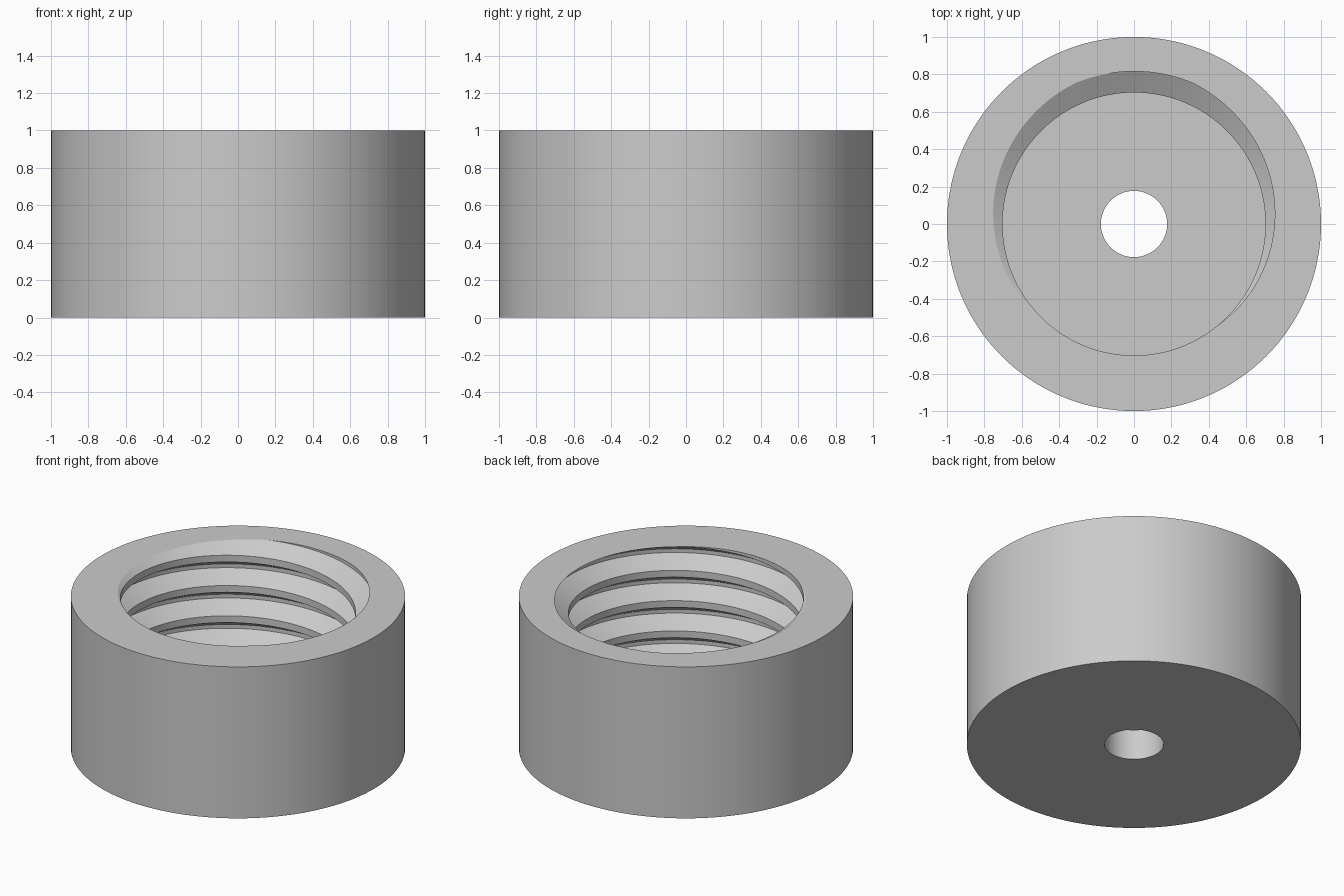
import bpy, bmesh, math

cube = bpy.data.objects.get("Cube")
if cube:
    bpy.data.objects.remove(cube, do_unlink=True)

SEGMENTS = 144
HEIGHT, FLOOR = 1.0, 0.2
OUTER, BORE, MINOR, MAJOR = 1.0, 0.177, 0.703, 0.816
PITCH = 0.2
ROOT_HALF = PITCH / 16                                   # flat at the groove bottom
GROOVE_HALF = ROOT_HALF + (MAJOR - MINOR) / math.sqrt(3)  # sixty degree thread


def thread_radius(z, groove_z):
    """Radius of the threaded wall at height z, for a groove centred at groove_z."""
    d = abs((z - groove_z + PITCH / 2) % PITCH - PITCH / 2)
    t = (GROOVE_HALF - d) / (GROOVE_HALF - ROOT_HALF)
    return MINOR + (MAJOR - MINOR) * min(1, max(0, t))


def section(angle):
    """Closed radial section: bore, threaded wall, outer wall."""
    groove_z = HEIGHT + PITCH * (angle / math.tau - 0.25)
    points = [(BORE, 0), (BORE, FLOOR)]
    for turn in range(-6, 3):
        for offset in (-GROOVE_HALF, -ROOT_HALF, ROOT_HALF, GROOVE_HALF):
            z = min(HEIGHT, max(FLOOR, groove_z + turn * PITCH + offset))
            points.append((thread_radius(z, groove_z), z))
    return points + [(OUTER, HEIGHT), (OUTER, 0)]


# Sweep the section around the axis; the thread climbs one pitch per turn
bm = bmesh.new()
columns = []
for i in range(SEGMENTS + 1):
    a = math.tau * i / SEGMENTS
    columns.append([bm.verts.new((r * math.cos(a), r * math.sin(a), z))
                    for r, z in section(a)])
for left, right in zip(columns, columns[1:]):
    for j in range(len(left)):
        k = (j + 1) % len(left)
        bm.faces.new((left[j], right[j], right[k], left[k]))
bmesh.ops.remove_doubles(bm, verts=bm.verts, dist=0.00005)
bmesh.ops.recalc_face_normals(bm, faces=bm.faces)

mesh = bpy.data.meshes.new("threaded_cap")
bm.to_mesh(mesh)
bm.free()
cap = bpy.data.objects.new("threaded_cap", mesh)
bpy.context.collection.objects.link(cap)

# Plain grey
grey = bpy.data.materials.new("light_grey")
grey.use_nodes = True
colour = (0.6, 0.6, 0.6, 1)
grey.diffuse_color = colour
grey.node_tree.nodes["Principled BSDF"].inputs["Base Color"].default_value = colour
mesh.materials.append(grey)

# Smooth round walls, crisp thread edges
bpy.ops.object.select_all(action='DESELECT')
cap.select_set(True)
bpy.context.view_layer.objects.active = cap
bpy.ops.object.shade_smooth_by_angle(angle=math.radians(20))
